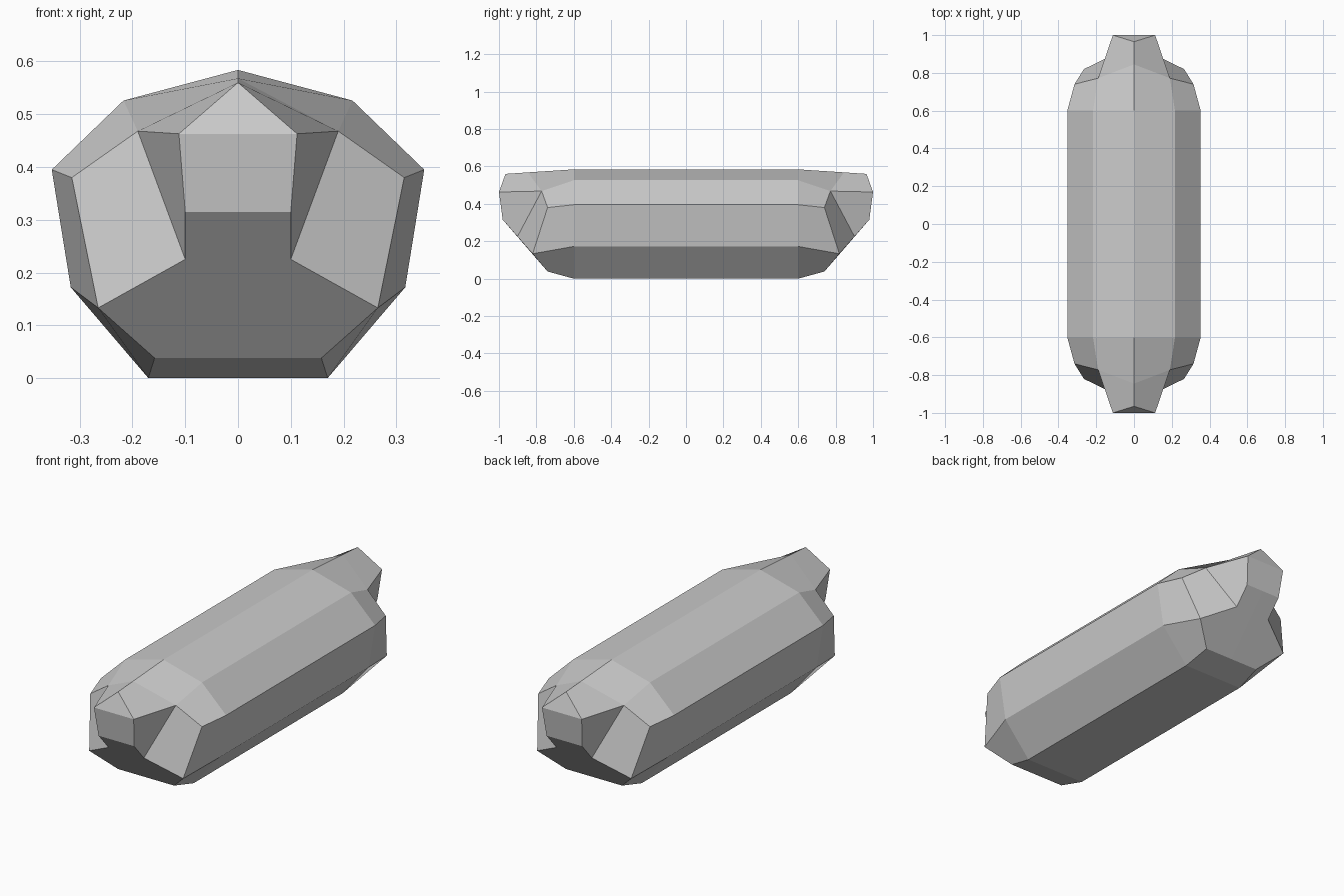
import bpy
import bmesh

cube = bpy.data.objects.get("Cube")
if cube:
    bpy.data.objects.remove(cube, do_unlink=True)

# One plain colour for the whole body
grey = bpy.data.materials.new("plain grey")
grey.use_nodes = True
colour = (0.6, 0.6, 0.6, 1)
grey.diffuse_color = colour
grey.node_tree.nodes["Principled BSDF"].inputs["Base Color"].default_value = colour

# Half cross-section of the long hull, from the keel centre to the ridge
section = [(0, 0), (0.17, 0), (0.317, 0.172), (0.353, 0.395), (0.217, 0.526), (0, 0.584)]
HULL_END = -0.6
middle = [(x, 0, z) for x, z in section]
rim = [(x, HULL_END, z) for x, z in section]

# Bevelled ring where the hull narrows towards the end
collar = [(0, -0.74, 0.038), (0.158, -0.74, 0.038), (0.265, -0.82, 0.133),
          (0.315, -0.74, 0.38), (0.19, -0.772, 0.468), (0, -0.845, 0.568)]
keel, chin, cheek, side, brow, ridge = collar

# Projecting nose between two notches
nose_low_mid, nose_low = (0, -0.98, 0.315), (0.1, -0.98, 0.315)
nose_mid, nose_side = (0, -1, 0.463), (0.112, -1, 0.463)
nose_tip, notch = (0, -0.965, 0.56), (0.1, -0.901, 0.225)

# Faces of one quarter of the body
quarter = []
for i in range(len(section) - 1):
    quarter.append([middle[i], middle[i + 1], rim[i + 1], rim[i]])
    quarter.append([rim[i], rim[i + 1], collar[i + 1], collar[i]])
quarter += [
    [keel, chin, cheek, notch, nose_low, nose_low_mid],   # sloping underside
    [cheek, side, brow, notch],                           # cheek plate
    [brow, nose_side, nose_low, notch],                   # notch wall
    [brow, ridge, nose_tip, nose_side],                   # nose roof
    [nose_low_mid, nose_low, nose_side, nose_mid],        # nose front
    [nose_mid, nose_side, nose_tip],                      # nose peak
]

# Repeat the quarter in both mirror directions and join the flat seams
bm = bmesh.new()
for sx in (1, -1):
    for sy in (1, -1):
        for face in quarter:
            bm.faces.new([bm.verts.new((x * sx, y * sy, z)) for x, y, z in face])
bmesh.ops.remove_doubles(bm, verts=bm.verts, dist=0.0005)
bmesh.ops.dissolve_limit(bm, angle_limit=0.005, verts=bm.verts, edges=bm.edges)
bmesh.ops.recalc_face_normals(bm, faces=bm.faces)

mesh = bpy.data.meshes.new("faceted_body")
bm.to_mesh(mesh)
bm.free()
mesh.materials.append(grey)
body = bpy.data.objects.new("faceted_body", mesh)
bpy.context.collection.objects.link(body)
